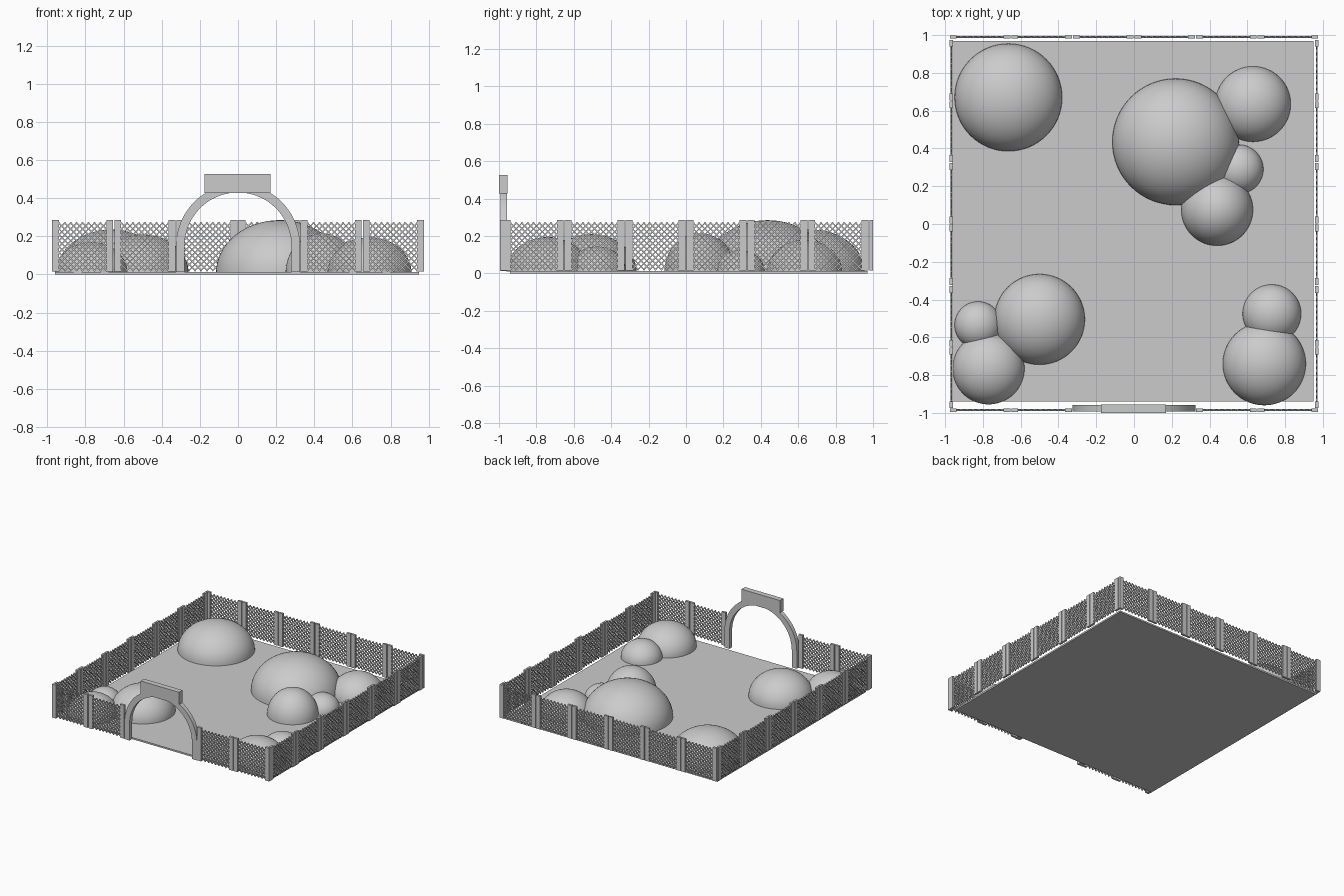
import bpy, bmesh, math
from mathutils import Matrix, Vector

if "Cube" in bpy.data.objects:
    bpy.data.objects.remove(bpy.data.objects["Cube"])

grey = bpy.data.materials.new("light_grey")
grey.diffuse_color = (0.6, 0.6, 0.6, 1)
grey.use_nodes = True
grey.node_tree.nodes["Principled BSDF"].inputs["Base Color"].default_value = grey.diffuse_color


def finish(name, bm, smooth=False):
    bmesh.ops.recalc_face_normals(bm, faces=bm.faces[:])
    me = bpy.data.meshes.new(name)
    bm.to_mesh(me)
    bm.free()
    me.materials.append(grey)
    for p in me.polygons:
        p.use_smooth = smooth
    ob = bpy.data.objects.new(name, me)
    bpy.context.collection.objects.link(ob)
    return ob


def box(bm, lo, hi):
    lo, hi = Vector(lo), Vector(hi)
    m = Matrix.Translation((lo + hi) / 2) @ Matrix.Diagonal((*(hi - lo), 1))
    bmesh.ops.create_cube(bm, size=1, matrix=m)


# Ground slab
bm = bmesh.new()
box(bm, (-0.96, -0.94, 0), (0.95, 0.97, 0.013))
finish("ground_slab", bm)

# Rounded mounds: x, y, radius, top height
mounds = [(-.665, .67, .285, .235), (.22, .435, .335, .285), (.63, .635, .2, .18),
          (.555, .29, .13, .125), (.44, .075, .19, .215), (-.5, -.505, .24, .21),
          (-.825, -.535, .125, .12), (-.77, -.765, .19, .17), (.69, -.74, .22, .195),
          (.73, -.475, .155, .145)]
for i, (x, y, r, top) in enumerate(mounds):
    bm = bmesh.new()
    bmesh.ops.create_uvsphere(bm, u_segments=64, v_segments=32, radius=1)
    bmesh.ops.delete(bm, geom=[v for v in bm.verts if v.co.z < -0.01], context='VERTS')
    bm.transform(Matrix.Translation((x, y, 0.01)) @ Matrix.Diagonal((r, r, top - 0.01, 1)))
    finish(f"mound_{i + 1}", bm, True)

# One fence panel: two end posts and crossing diagonal wires
PANEL, POST, Z0, Z1 = 0.326, 0.036, 0.015, 0.285
bm = bmesh.new()
for s in (-1, 1):
    c = s * (PANEL / 2 - 0.003 - POST / 2)
    box(bm, (c - POST / 2, -0.009, Z0), (c + POST / 2, 0.009, Z1))
half, wz0, wz1, pitch, w = PANEL / 2 - 0.035, 0.018, 0.273, 0.031, 0.0035
for s in (-1, 1):
    for k in range(-10, 11):
        # wire x = s * (z - mid) + k * pitch, clipped to the panel
        mid, off = (wz0 + wz1) / 2, k * pitch
        ends = sorted((s * (-half - off), s * (half - off)))
        a, b = max(wz0 - mid, ends[0]), min(wz1 - mid, ends[1])
        if b - a < 0.004:
            continue
        length = (b - a) * math.sqrt(2)
        m = (Matrix.Translation((s * (a + b) / 2 + off, s * 0.001, mid + (a + b) / 2))
             @ Matrix.Rotation(s * math.pi / 4, 4, 'Y')
             @ Matrix.Diagonal((2 * w, 2 * w, length, 1)))
        bmesh.ops.create_cube(bm, size=1, matrix=m)
first = finish("fence_panel", bm)
panel_mesh = first.data
bpy.data.objects.remove(first)


def place(name, x, y, turned):
    ob = bpy.data.objects.new(name, panel_mesh)
    ob.location = (x, y, 0)
    ob.rotation_euler.z = math.pi / 2 if turned else 0
    bpy.context.collection.objects.link(ob)


for i in range(6):
    t = (i - 2.5) * PANEL
    place(f"back_fence_{i + 1}", t, 0.99, False)
    place(f"left_fence_{i + 1}", -0.967, t, True)
    place(f"right_fence_{i + 1}", 0.967, t, True)
    if i not in (2, 3):                     # gap for the entrance
        place(f"front_fence_{i + 1}", t, -0.985, False)

# Entrance arch: round top on straight legs
bm = bmesh.new()
N, CZ = 40, 0.15


def outline(r):
    arc = [(r * math.cos(math.pi * i / N), CZ + r * math.sin(math.pi * i / N)) for i in range(N + 1)]
    return [(r, 0.012)] + arc + [(-r, 0.012)]


rings = [[bm.verts.new((x, y, z)) for x, z in outline(r)]
         for r, y in ((0.325, -0.992), (0.28, -0.992), (0.28, -0.958), (0.325, -0.958))]
for a, b in zip(rings, rings[1:] + rings[:1]):
    for i in range(len(a) - 1):
        bm.faces.new((a[i], a[i + 1], b[i + 1], b[i]))
for e in (0, -1):
    bm.faces.new([r[e] for r in rings])
finish("entrance_arch", bm)

# Blank board over the arch
bm = bmesh.new()
box(bm, (-0.175, -1.0, 0.427), (0.17, -0.955, 0.527))
finish("entrance_board", bm)
